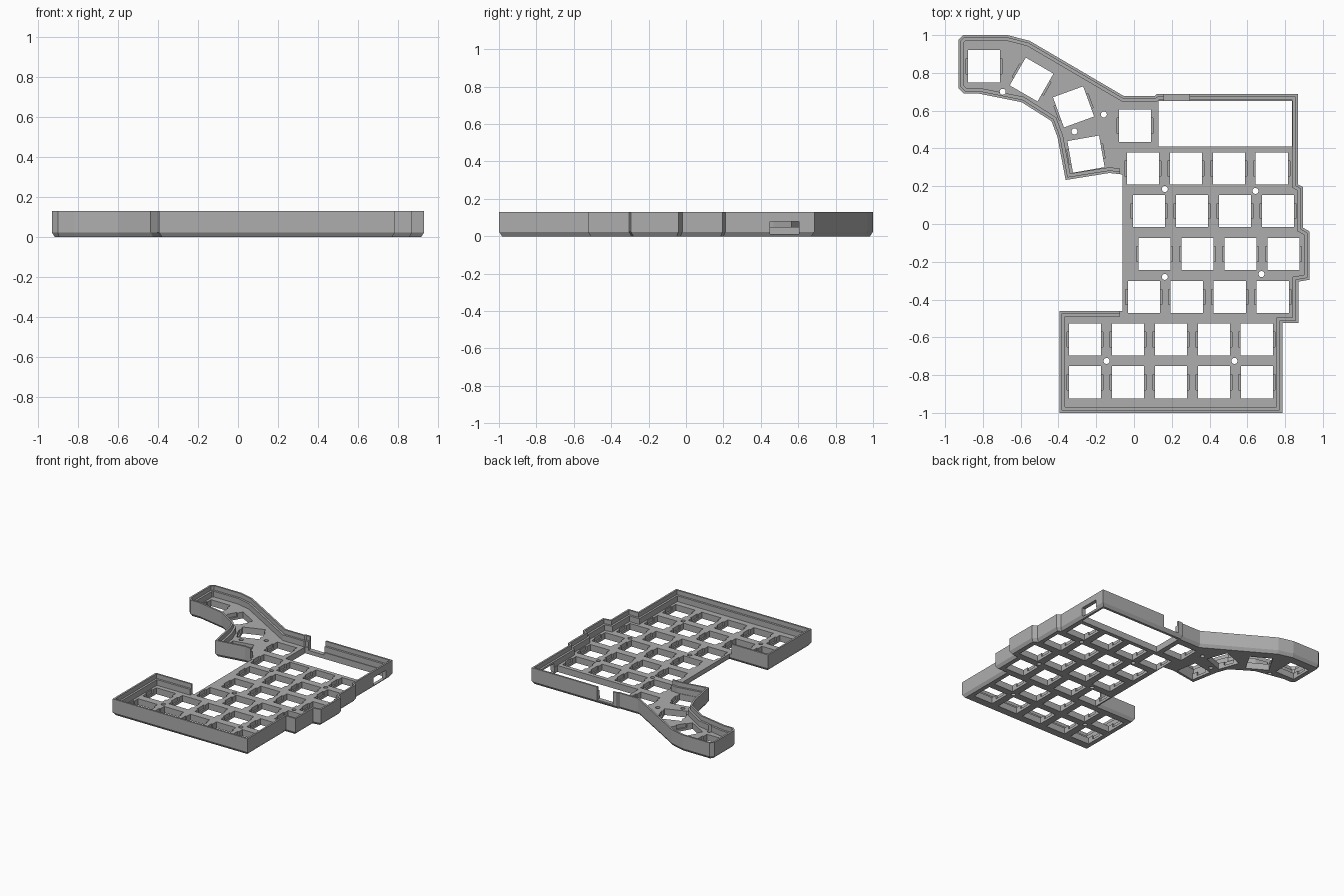
import bpy, bmesh, math
from mathutils import Vector, Matrix

if "Cube" in bpy.data.objects:
    bpy.data.objects.remove(bpy.data.objects["Cube"])

TOP, PLATE = 0.13, 0.05      # wall height, plate thickness
HOLE = 0.17                  # key opening size

# outer outline, clockwise from the thumb corner
OUTLINE = [(-0.93, 0.975), (-0.905, 1.0), (-0.67, 1.0), (-0.553, 0.97), (-0.055, 0.678),
           (0.11, 0.678), (0.12, 0.687), (0.868, 0.687), (0.868, 0.21), (0.895, 0.195),
           (0.895, -0.02), (0.93, -0.04), (0.93, -0.295), (0.87, -0.305), (0.87, -0.525),
           (0.785, -0.525), (0.785, -1.0), (-0.395, -1.0), (-0.395, -0.46), (-0.06, -0.46),
           (-0.06, 0.262), (-0.13, 0.27), (-0.362, 0.233), (-0.405, 0.46), (-0.437, 0.545),
           (-0.595, 0.645), (-0.82, 0.69), (-0.90, 0.69), (-0.93, 0.72)]


def inset(points, d):
    """Mitred inward offset of the clockwise outline."""
    pts = [Vector(p) for p in points]
    out = []
    for i, p in enumerate(pts):
        a = (p - pts[i - 1]).normalized()
        b = (pts[(i + 1) % len(pts)] - p).normalized()
        na, nb = Vector((a.y, -a.x)), Vector((b.y, -b.x))
        out.append(p + (na + nb) * (d / (1 + na.dot(nb))))
    return out


def make_object(name, bm):
    bmesh.ops.recalc_face_normals(bm, faces=bm.faces)
    me = bpy.data.meshes.new(name)
    bm.to_mesh(me)
    bm.free()
    ob = bpy.data.objects.new(name, me)
    bpy.context.collection.objects.link(ob)
    return ob


def add_box(bm, x0, x1, y0, y1, z0, z1, place=Matrix()):
    mid = Matrix.Translation(((x0 + x1) / 2, (y0 + y1) / 2, (z0 + z1) / 2))
    bmesh.ops.create_cube(bm, size=1, matrix=place @ mid @ Matrix.Diagonal((x1 - x0, y1 - y0, z1 - z0, 1)))


def cut(ob, bm):
    cutter = make_object("cutter", bm)
    cutter.hide_render = True
    mod = ob.modifiers.new("cut", 'BOOLEAN')
    mod.operation, mod.solver, mod.object = 'DIFFERENCE', 'EXACT', cutter
    bpy.context.view_layer.update()
    dg = bpy.context.evaluated_depsgraph_get()
    me = bpy.data.meshes.new_from_object(ob.evaluated_get(dg))
    ob.modifiers.clear()
    ob.data = me
    bpy.data.objects.remove(cutter)


# case: chamfered foot, wall, stepped lip and plate as one loft of (inset, height)
bm = bmesh.new()
rings = []
for d, z in [(0.016, 0), (0, 0.024), (0, TOP), (0.014, TOP), (0.014, 0.095), (0.03, 0.095), (0.03, PLATE)]:
    rings.append([bm.verts.new((p.x, p.y, z)) for p in inset(OUTLINE, d)])
n = len(OUTLINE)
for lo, hi in zip(rings, rings[1:]):
    for i in range(n):
        j = (i + 1) % n
        bm.faces.new((lo[i], lo[j], hi[j], hi[i]))
bm.faces.new(rings[0])
bm.faces.new(rings[-1])
case = make_object("keyboard_case", bm)

# key positions: straight rows (first x, y, count), then the fanned thumb keys
PITCH = 0.2275
keys = [(0.005, 0.52, 0), (-0.794, 0.835, 0), (-0.542, 0.765, -30), (-0.32, 0.62, 20), (-0.254, 0.37, 10)]
for x, y, count in [(0.047, 0.293, 4), (0.08, 0.068, 4), (0.109, -0.159, 4), (0.052, -0.386, 4),
                    (-0.26, -0.611, 5), (-0.032 - PITCH, -0.838, 5)]:
    keys += [(x + i * PITCH, y, 0) for i in range(count)]
places = [Matrix.Translation((x, y, 0)) @ Matrix.Rotation(math.radians(a), 4, 'Z') for x, y, a in keys]

# key openings, controller window and screw holes
bm = bmesh.new()
h = HOLE / 2
for m in places:
    add_box(bm, -h, h, -h, h, -0.1, 0.2, m)
add_box(bm, 0.13, 0.836, 0.41, 0.652, -0.1, 0.2)
for x, y in [(-0.695, 0.70), (-0.16, 0.58), (-0.315, 0.49), (0.163, 0.185), (0.643, 0.175),
             (0.163, -0.28), (0.675, -0.265), (-0.145, -0.725), (0.532, -0.725)]:
    bmesh.ops.create_cone(bm, cap_ends=True, segments=20, radius1=0.016, radius2=0.016, depth=0.2,
                          matrix=Matrix.Translation((x, y, 0)))
cut(case, bm)

# clip recesses beside each key, open towards the inside
bm = bmesh.new()
for m in places:
    add_box(bm, -h - 0.011, h + 0.011, -0.04, 0.04, 0.02, 0.08, m)
cut(case, bm)

# open inner side, back cable notch and side socket
bm = bmesh.new()
add_box(bm, -0.075, -0.015, -0.51, 0.31, PLATE, 0.2)
add_box(bm, 0.158, 0.295, 0.6, 0.75, 0.03, 0.2)
add_box(bm, 0.8, 0.95, 0.45, 0.605, 0.012, 0.08)
cut(case, bm)

# single grey finish
grey = bpy.data.materials.new("grey_plastic")
grey.diffuse_color = (0.42, 0.42, 0.42, 1)
grey.use_nodes = True
grey.node_tree.nodes["Principled BSDF"].inputs["Base Color"].default_value = grey.diffuse_color
case.data.materials.clear()
case.data.materials.append(grey)
for p in case.data.polygons:
    p.material_index = 0
